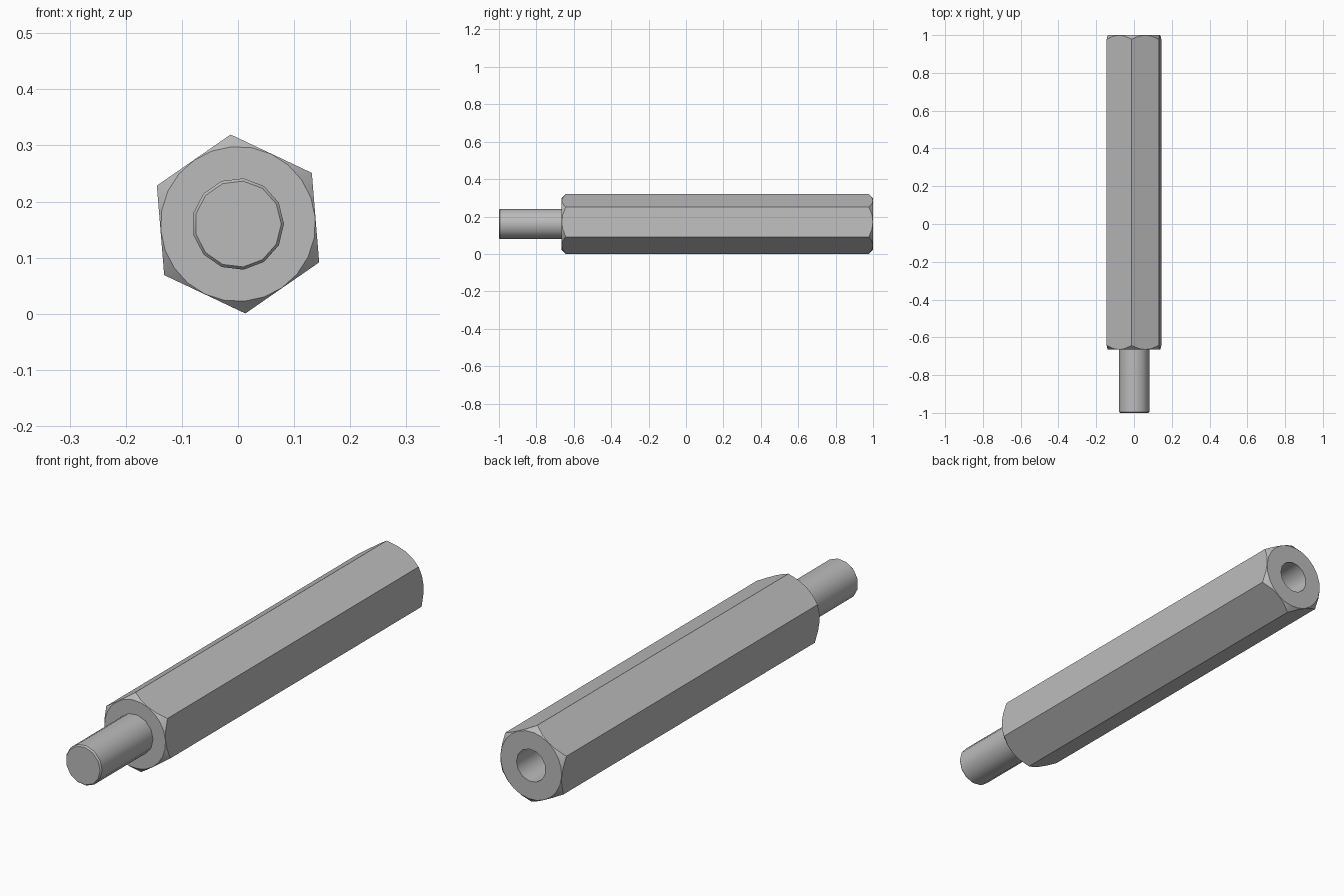
import bpy, bmesh
from math import cos, sin, pi, radians

cube = bpy.data.objects.get("Cube")
if cube:
    bpy.data.objects.remove(cube)

CENTRE_Z = 0.16
FRONT, SHOULDER, BACK = -1.0, -0.665, 1.0
HEX_R = 0.16
HEX_TURN = radians(34.7)
INNER_R = HEX_R * cos(pi / 6) - 0.0005   # flat circle left by the end chamfers
STEPS = 4                                # arc segments per hex side
ROUND_SIDES = 13
STUD_R, HOLE_R, HOLE_DEPTH = 0.082, 0.066, 0.5

steel = bpy.data.materials.new("grey steel")
steel.use_nodes = True
grey = (0.5, 0.5, 0.5, 1)
steel.diffuse_color = grey
steel.node_tree.nodes["Principled BSDF"].inputs["Base Color"].default_value = grey


def vert(bm, radius, angle, y):
    return bm.verts.new((radius * cos(angle), y, CENTRE_Z + radius * sin(angle)))


def ring(bm, radius, y, count, turn=0.0):
    return [vert(bm, radius, turn + 2 * pi * i / count, y) for i in range(count)]


def bridge(bm, a, b):
    n = len(a)
    for i in range(n):
        j = (i + 1) % n
        bm.faces.new((a[i], a[j], b[j], b[i]))


def loop_edges(bm, loop):
    pairs = zip(loop, loop[1:] + loop[:1])
    return [bm.edges.get(p) or bm.edges.new(p) for p in pairs]


def finish(bm, name):
    bmesh.ops.recalc_face_normals(bm, faces=bm.faces[:])
    mesh = bpy.data.meshes.new(name)
    bm.to_mesh(mesh)
    bm.free()
    mesh.materials.append(steel)
    obj = bpy.data.objects.new(name, mesh)
    bpy.context.collection.objects.link(obj)
    bpy.ops.object.select_all(action="DESELECT")
    obj.select_set(True)
    bpy.context.view_layer.objects.active = obj
    bpy.ops.object.shade_smooth_by_angle(angle=radians(30))


# Hexagonal body with conical chamfers at both ends
bm = bmesh.new()
count = 6 * STEPS
outlines, circles = [], []
for end, inward in ((SHOULDER, 1), (BACK, -1)):
    outline = []
    for i in range(count):
        off_mid = (i % STEPS) / STEPS * pi / 3 - pi / 6
        radius = HEX_R * cos(pi / 6) / cos(off_mid)
        angle = HEX_TURN + 2 * pi * i / count
        outline.append(vert(bm, radius, angle, end + inward * (radius - INNER_R)))
    circle = ring(bm, INNER_R, end, count, HEX_TURN)
    bridge(bm, outline, circle)
    outlines.append(outline)
    circles.append(circle)

# Six flats, each one face with curved ends
for side in range(6):
    ids = [(side * STEPS + k) % count for k in range(STEPS + 1)]
    bm.faces.new([outlines[0][i] for i in ids] + [outlines[1][i] for i in reversed(ids)])

# Front shoulder, and back face with its blind hole
bm.faces.new(circles[0])
mouth = ring(bm, HOLE_R, BACK, ROUND_SIDES)
floor = ring(bm, HOLE_R, BACK - HOLE_DEPTH, ROUND_SIDES)
bridge(bm, mouth, floor)
bm.faces.new(floor)
bmesh.ops.triangle_fill(bm, use_beauty=True, normal=(0, 1, 0),
                        edges=loop_edges(bm, circles[1]) + loop_edges(bm, mouth))
finish(bm, "hex_body")

# Round stud with a small chamfer on its tip
bm = bmesh.new()
root = ring(bm, STUD_R, SHOULDER, ROUND_SIDES)
shaft = ring(bm, STUD_R, FRONT + 0.006, ROUND_SIDES)
tip = ring(bm, STUD_R - 0.005, FRONT, ROUND_SIDES)
bridge(bm, root, shaft)
bridge(bm, shaft, tip)
bm.faces.new(tip)
finish(bm, "stud")
